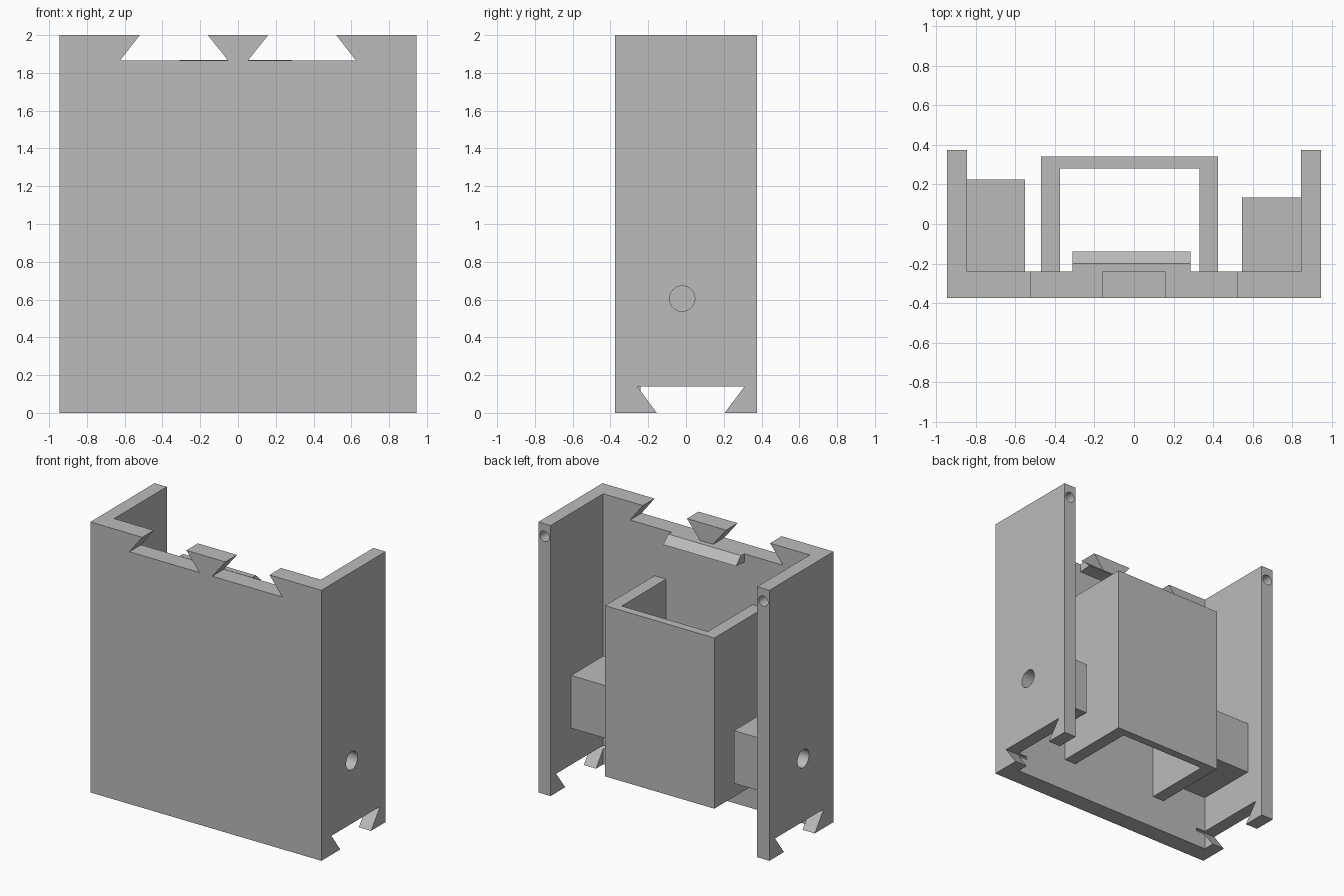
import bpy
import bmesh
from mathutils import Vector

if "Cube" in bpy.data.objects:
    bpy.data.objects.remove(bpy.data.objects["Cube"], do_unlink=True)

grey = bpy.data.materials.new("plain grey")
grey.use_nodes = True
COLOUR = (0.5, 0.5, 0.5, 1)
grey.diffuse_color = COLOUR
grey.node_tree.nodes["Principled BSDF"].inputs["Base Color"].default_value = COLOUR


def prism(name, profile, axis, start, end):
    """Extrude a 2D profile along an axis (profile uses the other two axes in order)."""
    def place(a, b):
        co = [a, b]
        co.insert(axis, start)
        return co
    bm = bmesh.new()
    face = bm.faces.new([bm.verts.new(place(a, b)) for a, b in profile])
    new = bmesh.ops.extrude_face_region(bm, geom=[face])["geom"]
    shift = Vector((0, 0, 0))
    shift[axis] = end - start
    bmesh.ops.translate(bm, vec=shift, verts=[v for v in new if isinstance(v, bmesh.types.BMVert)])
    bmesh.ops.recalc_face_normals(bm, faces=bm.faces)
    mesh = bpy.data.meshes.new(name)
    bm.to_mesh(mesh)
    bm.free()
    mesh.materials.append(grey)
    obj = bpy.data.objects.new(name, mesh)
    bpy.context.collection.objects.link(obj)
    return obj


def box(name, x0, x1, y0, y1, z0, z1):
    return prism(name, [(x0, y0), (x1, y0), (x1, y1), (x0, y1)], 2, z0, z1)


def rod(name, radius, depth, location, rotation):
    bpy.ops.mesh.primitive_cylinder_add(vertices=40, radius=radius, depth=depth,
                                        location=location, rotation=rotation)
    obj = bpy.context.object
    obj.name = name
    obj.data.materials.append(grey)
    return obj


def cut(target, cutter):
    mod = target.modifiers.new("cut " + cutter.name, "BOOLEAN")
    mod.operation = "DIFFERENCE"
    mod.solver = "EXACT"
    mod.object = cutter
    cutter.hide_render = True
    cutter.hide_viewport = True
    cutter.hide_set(True)


W, D, INNER, PLATE = 0.945, 0.375, 0.845, -0.24

# U-shaped shell: front plate and two side walls
shell = prism("shell", [(-W, -D), (W, -D), (W, D), (INNER, D), (INNER, PLATE),
                        (-INNER, PLATE), (-INNER, D), (-W, D)], 2, 0, 2)

# Square sleeve behind the plate, open at top and bottom
prism("sleeve", [(-0.47, PLATE), (-0.47, 0.34), (0.425, 0.34), (0.425, PLATE),
                 (0.33, PLATE), (0.33, 0.28), (-0.375, 0.28), (-0.375, PLATE)], 2, 0.245, 1.507)

# Blocks on the inner sides
blocks = {1: box("left_block", 0.545, INNER, PLATE, 0.135, 0.41, 0.80),
          -1: box("right_block", -INNER, -0.55, PLATE, 0.225, 0.41, 0.80)}

# Catch ledge near the top of the plate
prism("catch", [(PLATE, 1.805), (-0.14, 1.812), (-0.2, 1.867), (PLATE, 1.867)], 0, -0.31, 0.285)

for side, word in ((1, "left"), (-1, "right")):
    # Dovetail slot in the top of the front plate
    top = prism(word + "_top_slot", [(side * 0.052, 1.865), (side * 0.625, 1.865), (side * 0.52, 2.0),
                                     (side * 0.52, 2.1), (side * 0.16, 2.1), (side * 0.16, 2.0)],
                1, -0.5, -0.1)
    cut(shell, top)
    # Dovetail slot in the bottom of the side wall
    low = prism(word + "_bottom_slot", [(-0.258, 0.14), (0.31, 0.14), (0.205, 0), (0.205, -0.1),
                                        (-0.155, -0.1), (-0.155, 0)], 0, side * 0.77, side * 1.1)
    cut(shell, low)
    # Round hole through wall and block
    bore = rod(word + "_bore", 0.067, 0.6, (side * 0.8, -0.02, 0.605), (0, 1.5708, 0))
    cut(shell, bore)
    cut(blocks[side], bore)
    # Small pin hole in the rear edge of the wall
    pin = rod(word + "_pin_hole", 0.038, 0.4, (side * 0.895, D, 1.907), (1.5708, 0, 0))
    cut(shell, pin)
